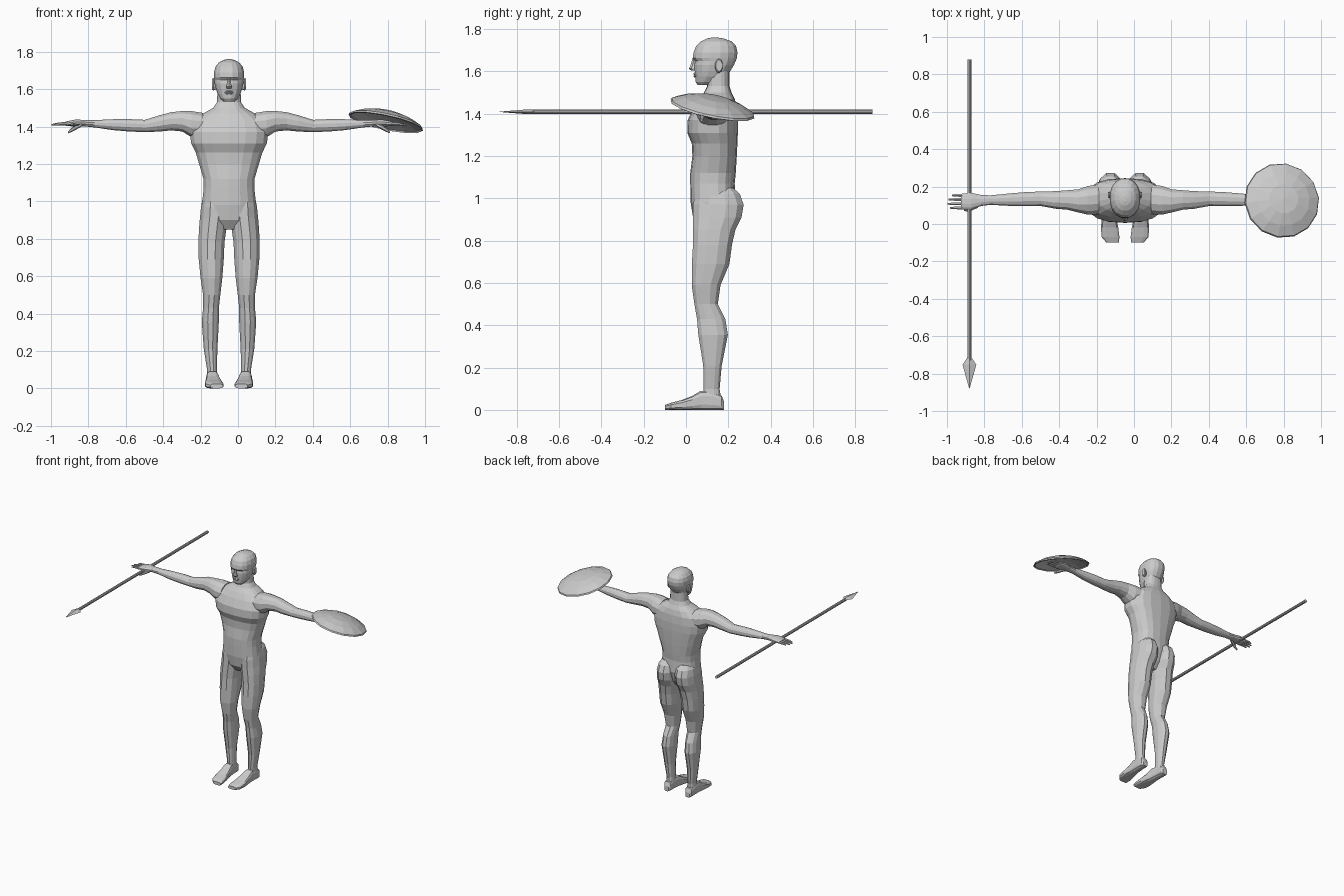
import bpy, bmesh, math
from mathutils import Vector

CX = -0.048  # the figure's plane of symmetry

grey = bpy.data.materials.new("plain grey")
grey.diffuse_color = (0.6, 0.6, 0.6, 1)


def finish(name, bm, x=0.0, mirror=False):
    bmesh.ops.recalc_face_normals(bm, faces=bm.faces)
    me = bpy.data.meshes.new(name)
    bm.to_mesh(me)
    bm.free()
    me.materials.append(grey)
    ob = bpy.data.objects.new(name, me)
    ob.location.x = x
    bpy.context.collection.objects.link(ob)
    if mirror:
        ob.modifiers.new("mirror", 'MIRROR').use_mirror_merge = False
    return ob


def loft(name, axis, rings, n=12, power=1.0, x=CX, mirror=False):
    """Rings are (position on axis, low, high, low, high) over the two other axes."""
    bm = bmesh.new()
    others = [i for i in range(3) if i != axis]
    loops = []
    for a, l1, h1, l2, h2 in rings:
        loop = []
        for k in range(n):
            t = 2 * math.pi * (k + (0.5 if n > 4 else 0)) / n
            c, s = math.cos(t), math.sin(t)
            co = [0, 0, 0]
            co[axis] = a
            co[others[0]] = (l1 + h1) / 2 + (h1 - l1) / 2 * math.copysign(abs(c) ** power, c)
            co[others[1]] = (l2 + h2) / 2 + (h2 - l2) / 2 * math.copysign(abs(s) ** power, s)
            loop.append(bm.verts.new(co))
        loops.append(loop)
    for p, q in zip(loops, loops[1:]):
        for k in range(n):
            j = (k + 1) % n
            bm.faces.new((p[k], p[j], q[j], q[k]))
    bm.faces.new(loops[0])
    bm.faces.new(loops[-1])
    return finish(name, bm, x, mirror)


# Torso and neck: (height, half width, front, back)
torso = [(.85, .09, .07, .17), (.90, .148, .035, .21), (.98, .147, .022, .235),
         (1.07, .137, .02, .23), (1.12, .138, .02, .235), (1.20, .162, .03, .24),
         (1.26, .180, .027, .243), (1.31, .205, .006, .245), (1.37, .212, .008, .245),
         (1.43, .195, .035, .24), (1.47, .14, .06, .23), (1.50, .085, .085, .215),
         (1.53, .065, .10, .205), (1.61, .062, .10, .205)]
loft("torso", 2, [(z, -w, w, a, b) for z, w, a, b in torso], n=18, power=0.8)

# Head with chin, cheek, eye and brow levels
head = [(1.535, .03, .055, .12), (1.55, .047, .045, .15), (1.575, .062, .042, .19),
        (1.60, .071, .04, .21), (1.63, .078, .038, .228), (1.648, .079, .042, .236),
        (1.662, .081, .03, .242), (1.69, .082, .034, .245), (1.72, .074, .046, .238),
        (1.742, .056, .07, .216), (1.755, .032, .098, .18), (1.76, .012, .12, .15)]
loft("head", 2, [(z, -w, w, a, b) for z, w, a, b in head], n=16, power=0.9)
loft("nose", 2, [(1.604, -.014, .014, .024, .06), (1.613, -.017, .017, .014, .06),
                 (1.635, -.009, .009, .024, .06), (1.66, -.007, .007, .03, .06)], n=6)
loft("lips", 2, [(1.572, -.018, .018, .038, .06), (1.579, -.025, .025, .033, .06),
                 (1.583, -.026, .026, .038, .06), (1.588, -.022, .022, .033, .06),
                 (1.594, -.014, .014, .038, .06)], n=8)
loft("ear", 0, [(.07, .143, .168, 1.598, 1.648), (.084, .136, .174, 1.592, 1.66),
                (.091, .141, .172, 1.600, 1.655)], n=10, mirror=True)

# Leg, from buttock to ankle
loft("leg", 2, [(1.05, .03, .12, .07, .225), (1.02, .012, .142, .04, .258),
                (.97, .004, .152, .03, .276), (.91, .003, .158, .03, .266),
                (.85, .012, .163, .03, .236), (.78, .022, .166, .03, .22),
                (.69, .026, .164, .025, .208), (.59, .034, .154, .025, .165),
                (.50, .045, .140, .038, .152), (.43, .053, .140, .05, .188),
                (.355, .053, .147, .056, .20), (.21, .061, .136, .08, .17),
                (.10, .064, .118, .082, .16), (.05, .06, .12, .08, .168)],
     power=0.9, mirror=True)

# Foot, heel to toe
loft("foot", 1, [(.18, .072, .11, .0, .04), (.168, .063, .12, .0, .07),
                 (.12, .06, .122, .0, .09), (.07, .055, .122, .0, .092),
                 (.03, .046, .125, .0, .068), (-.02, .035, .130, .0, .048),
                 (-.07, .029, .126, .0, .035), (-.1, .032, .10, .0, .024)],
     power=0.6, mirror=True)

# Arm, shoulder to palm
loft("arm", 0, [(.14, .05, .215, 1.34, 1.475), (.20, .048, .205, 1.34, 1.485),
                (.25, .06, .187, 1.372, 1.485), (.31, .075, .182, 1.378, 1.478),
                (.37, .08, .177, 1.372, 1.462), (.45, .095, .175, 1.369, 1.437),
                (.54, .095, .171, 1.373, 1.441), (.62, .096, .164, 1.38, 1.44),
                (.72, .102, .154, 1.395, 1.435), (.77, .095, .156, 1.40, 1.436),
                (.82, .076, .168, 1.40, 1.438), (.87, .076, .164, 1.402, 1.428),
                (.876, .08, .16, 1.406, 1.424)], power=0.9, mirror=True)

# Fingers and thumb
for i, (y, tip) in enumerate([(.086, .935), (.108, .95), (.131, .945), (.153, .925)]):
    loft("finger_%d" % (i + 1), 0,
         [(.865, y - .009, y + .009, 1.405, 1.425), (.91, y - .008, y + .008, 1.406, 1.422),
          (tip, y - .005, y + .005, 1.405, 1.413)], n=6, mirror=True)
loft("thumb", 0, [(.785, .085, .115, 1.402, 1.422), (.82, .07, .095, 1.382, 1.408),
                  (.845, .066, .084, 1.37, 1.39), (.86, .068, .08, 1.364, 1.374)],
     n=6, mirror=True)

# Spear: round shaft and a flat diamond point
SX, SZ = -0.88, 1.409
loft("spear_shaft", 1, [(y, SX - .011, SX + .011, SZ - .011, SZ + .011) for y in (-.73, .88)],
     n=10, x=0)
loft("spear_point", 1, [(y, SX - w, SX + w, SZ - h, SZ + h) for y, w, h in
                        [(-.715, .012, .011), (-.752, .037, .011), (-.88, .001, .001)]],
     n=4, x=0)

# Shield: shallow hollow dome, tilted
bm = bmesh.new()
profile = [(.204, 0), (.2, .01), (.145, .036), (.08, .054), (0, .06)]
sides = 14
loops = [[bm.verts.new((r * math.cos(2 * math.pi * k / sides),
                        r * math.sin(2 * math.pi * k / sides), z)) for k in range(sides)]
         for r, z in profile[:-1]]
top = bm.verts.new((0, 0, profile[-1][1]))
for p, q in zip(loops, loops[1:]):
    for k in range(sides):
        j = (k + 1) % sides
        bm.faces.new((p[k], p[j], q[j], q[k]))
for k in range(sides):
    bm.faces.new((loops[-1][k], loops[-1][(k + 1) % sides], top))
shield = finish("shield", bm)
shield.location = (.79, .125, 1.422)
shield.rotation_euler = Vector((.21, .2, 1)).to_track_quat('Z', 'Y').to_euler()
shell = shield.modifiers.new("thickness", 'SOLIDIFY')
shell.thickness = 0.008
shell.offset = -1
